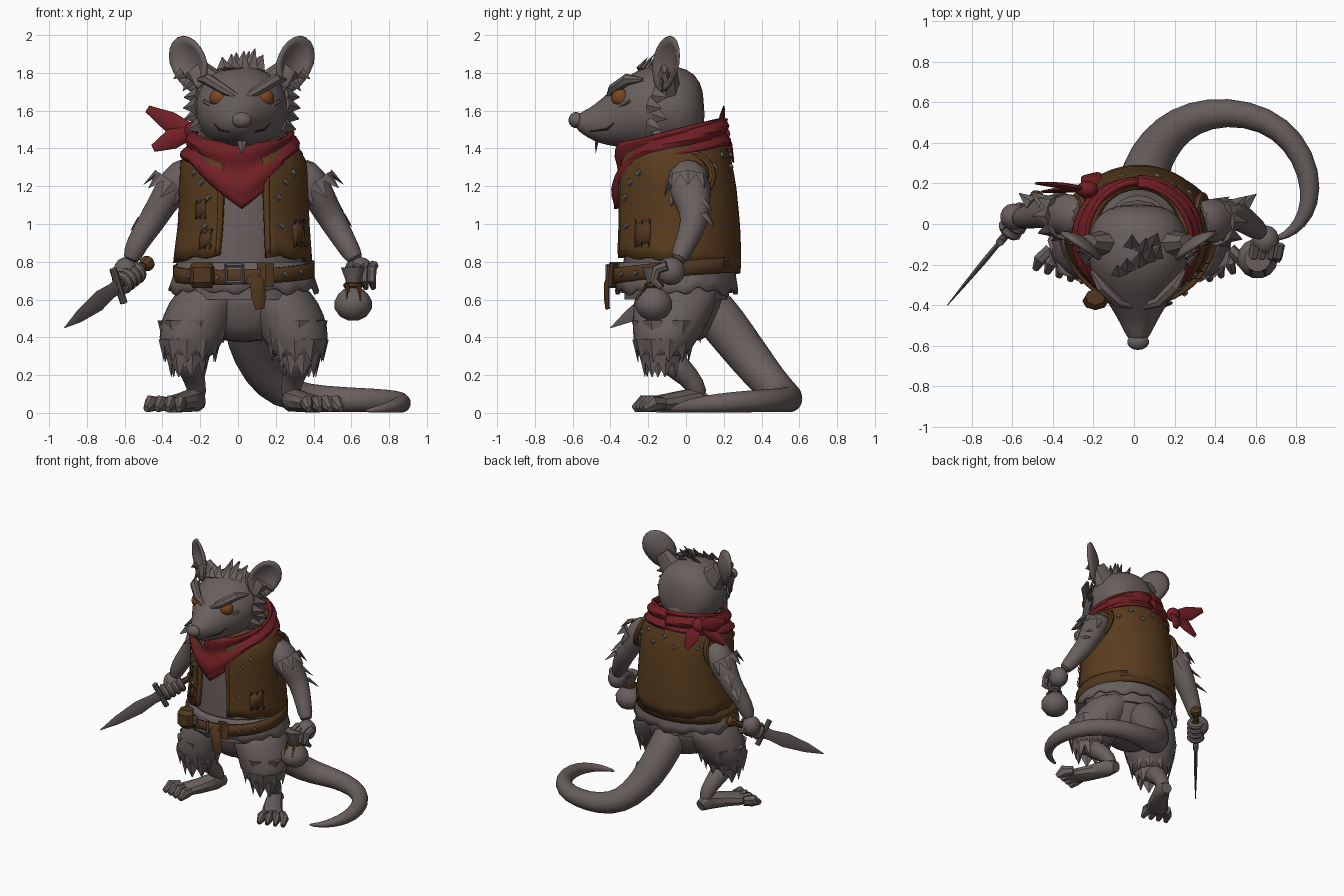
import bpy, bmesh, math
from mathutils import Vector as V

cube = bpy.data.objects.get("Cube")
if cube:
    bpy.data.objects.remove(cube)
X, Y, Z = V((1, 0, 0)), V((0, 1, 0)), V((0, 0, 1))
MID, PI = 0.03, math.pi  # MID: sideways centre of the body
sin, cos = math.sin, math.cos

def material(name, *rgb):
    m = bpy.data.materials.new(name)
    m.use_nodes = True
    m.diffuse_color = (*rgb, 1)
    node = next(n for n in m.node_tree.nodes if n.type == 'BSDF_PRINCIPLED')
    node.inputs["Base Color"].default_value = (*rgb, 1)
    return m

FUR, STEEL = material("grey fur", .142, .116, .11), material("dull steel", .13, .115, .11)
LEATHER, STRAP = material("vest leather", .1, .045, .013), material("dark leather", .085, .039, .014)
RED, AMBER = material("red cloth", .165, .014, .018), material("amber eye", .19, .06, .014)
DARK = material("dark stitch", .03, .022, .016)

def finish(name, bm, mat, angle=35, sub=0, thick=0):
    bmesh.ops.recalc_face_normals(bm, faces=bm.faces)
    mesh = bpy.data.meshes.new(name)
    bm.to_mesh(mesh)
    bm.free()
    mesh.materials.append(mat)
    ob = bpy.data.objects.new(name, mesh)
    bpy.context.collection.objects.link(ob)
    bpy.ops.object.select_all(action='DESELECT')
    ob.select_set(True)
    bpy.context.view_layer.objects.active = ob
    bpy.ops.object.shade_smooth_by_angle(angle=math.radians(angle))
    if thick:
        mod = ob.modifiers.new("thickness", 'SOLIDIFY')
        mod.thickness, mod.offset = thick, 0
    if sub:
        mod = ob.modifiers.new("smooth", 'SUBSURF')
        mod.levels = mod.render_levels = sub

def tube(name, pts, mat, n=12, axes=None, u=X, sub=0):
    """Loft ellipses (x, y, z, ra[, rb]) along a path."""
    bm, rings, cs = bmesh.new(), [], [V(p[:3]) for p in pts]
    for i, p in enumerate(pts):
        t = (cs[min(i + 1, len(cs) - 1)] - cs[max(i - 1, 0)]).normalized()
        u = (u - t * u.dot(t)).normalized()
        a, b = axes or (u, t.cross(u))
        rings.append([bm.verts.new(cs[i] + a * p[3] * cos(k) + b * p[-1] * sin(k))
                      for k in (2 * PI * j / n for j in range(n))])
    for r, q in zip(rings, rings[1:]):
        for k in range(n):
            bm.faces.new((r[k], r[(k + 1) % n], q[(k + 1) % n], q[k]))
    bm.faces.new(rings[0])
    bm.faces.new(rings[-1])
    finish(name, bm, mat, 60 if sub else 35, sub)

def band(name, f, nu, nt, mat, thick):
    """Sheet from f(u, t), u in -1..1 and t in 0..1."""
    bm = bmesh.new()
    g = [[bm.verts.new(f(2 * i / nu - 1, j / nt)) for i in range(nu + 1)] for j in range(nt + 1)]
    for j in range(nt):
        for i in range(nu):
            bm.faces.new((g[j][i], g[j][i + 1], g[j + 1][i + 1], g[j + 1][i]))
    bmesh.ops.remove_doubles(bm, verts=bm.verts, dist=1e-4)
    finish(name, bm, mat, 40, 0, thick)

def spikes(name, items, mat=FUR, tip=.05, flat=.35):
    """Tapered tufts or studs: (base, direction, length, width, surface normal)."""
    bm = bmesh.new()
    for base, d, length, w, normal in items:
        d = V(d).normalized()
        s = d.cross(V(normal)).normalized()
        o = d.cross(s) * flat
        low, top = ([bm.verts.new(V(base) + d * h + q * r) for q in (s, o, -s, -o)]
                    for h, r in ((0, w), (length, w * tip)))
        for k in range(4):
            bm.faces.new((low[k], low[k - 1], top[k - 1], top[k]))
        bm.faces.new(top)
        bm.faces.new(low)
    finish(name, bm, mat, 20)

def ball(name, c, r, mat, scale=(1, 1, 1)):
    bm = bmesh.new()
    bmesh.ops.create_uvsphere(bm, u_segments=14, v_segments=9, radius=r)
    bmesh.ops.scale(bm, vec=scale, verts=bm.verts)
    bmesh.ops.translate(bm, vec=c, verts=bm.verts)
    finish(name, bm, mat, 40)

def loop(name, c, normal, major, minor, mat, n=16):
    normal = V(normal).normalized()
    u = normal.cross(Y if abs(normal.y) < .8 else Z).normalized()
    v = normal.cross(u)
    ring = [(u * cos(a) + v * sin(a)) * major for a in (2 * PI * k / n for k in range(n + 1))]
    tube(name, [(*(V(c) + r), minor) for r in ring], mat, 7, None, normal)

# Torso outline shared by body, vest, patches and studs: z, cx, cy, rx, ry
LEVELS = [(.6, .025, -.05, .36, .31), (.8, .025, -.045, .35, .32), (1, .03, -.045, .33, .312), (1.2, .03, -.055, .322, .302),
          (1.32, .03, -.06, .318, .285), (1.4, .025, -.055, .28, .255), (1.47, .02, -.04, .2, .215)]

def torso(a, z, off=0):
    lo, hi = next((p, q) for p, q in zip(LEVELS, LEVELS[1:]) if z <= q[0])
    k = (z - lo[0]) / (hi[0] - lo[0])
    cx, cy, rx, ry = (p + (q - p) * k for p, q in zip(lo[1:], hi[1:]))
    return V((cx + (rx + off) * sin(a), cy - (ry + off) * cos(a), z))

def vest(u, t):
    a = PI + u * (PI - .36 + .06 * t)
    return torso(a, .8 + .66 * t + (.03 * cos(a) + .008 * sin(a * 13)) * (1 - t), .004)

tube("body", [(cx, cy, z, rx - .035, ry - .035) for z, cx, cy, rx, ry in LEVELS], FUR, 24, (X, Y))
tube("neck", [(.02, -.06, 1.4, .2, .2), (.02, -.08, 1.55, .17, .17)], FUR, 16, (X, Y))
tube("pelvis", [(MID, -.02, z, w, d) for z, w, d in ((.37, .1, .1), (.44, .24, .18), (.56, .33, .22), (.7, .35, .26))],
     FUR, 16, (X, Y), sub=1)
band("vest", vest, 44, 10, LEATHER, .03)
for s, n in ((1, "left"), (-1, "right")):
    band(n + "_vest_edge", lambda u, t: torso(s * (.385 + .025 * u), .84 + .42 * t, .012), 1, 10, LEATHER, .02)
    loop(n + "_armhole", (MID + s * .305, .02, 1.255), (s, 0, .25), .12, .02, LEATHER)
for i, (a, z, w) in enumerate(((.98, .95, .06), (-.72, 1.08, .04), (-.6, .92, .04))):
    band("patch_%d" % i, lambda u, t: torso(a + u * w * 2.4, z + (2 * t - 1) * w + u * .015, .019), 3, 2, STRAP, .009)
    spikes("stitches_%d" % i, [(torso(a + w * 2.2 * c, z + w * e - .012, .024), (.5, 0, 1), .028, .005, Y)
                               for c in (-1, 0, 1) for e in (-1, 1)], DARK, 1)
studs = [(s * a, z) for s in (1, -1) for a, z in ((.72, 1.22), (.58, 1.14), (.62, .99), (.9, 1.27))]
studs += [(PI + k * .27, 1.36 - .06 * (k % 2)) for k in range(-4, 5)]
spikes("vest_studs", [(torso(a, z, .01), torso(a, z, 1) - torso(a, z), .02, .024, Z) for a, z in studs], STEEL, .6, 1)

# Ragged shirt tail and belt
def shirt(u, t):
    a = PI * u
    jag = .012 * (1 - t) * (sin(a * 17) + sin(a * 7))
    return V((MID + (.39 - .05 * t) * sin(a), -.05 - (.315 - .02 * t) * cos(a), .645 + .15 * t + jag))

def belt(u, t):
    a = PI * u
    return V((MID + .362 * sin(a), -.06 - .335 * cos(a), .71 + .08 * t - .03 * cos(a) + .012 * sin(a)))

band("shirt_tail", shirt, 80, 3, FUR, .02)
band("belt", belt, 40, 2, STRAP, .026)
for x, w, h in ((-.065, .01, .05), (.025, .01, .05)):
    tube("buckle_side", [(x, -.415, .735 - h, w), (x, -.415, .735 + h, w)], STEEL, 4, (X, Y))
for z in (.69, .78):
    tube("buckle_bar", [(-.07, -.415, z, .01), (.03, -.415, z, .01)], STEEL, 4, (Y, Z))
tube("belt_tail", [(.06, -.41, .72, .035, .012), (.1, -.42, .69, .04, .012), (.11, -.42, .61, .04, .012),
                   (.115, -.415, .55, .025, .01)], STRAP, 6)
tube("belt_loop", [(.145, -.395, .67, .045, .02), (.145, -.385, .79, .045, .02)], STRAP, 4, (X, Y))
tube("belt_pouch", [(-.19, -.36, .66, .05, .04), (-.19, -.38, .69, .065, .045), (-.19, -.38, .77, .065, .045),
                    (-.19, -.36, .8, .05, .04)], STRAP, 8, (X, Y))
spikes("belt_studs", [(belt(u, .5), belt(u, .5) - V((MID, -.06, .72)), .025, .02, Z) for u in (-.28, -.12, .2, .3)],
       STEEL, .6, 1)

# Head
HEAD = [(-.585, 1.54, .035, .035), (-.55, 1.535, .06, .06), (-.49, 1.532, .09, .095), (-.42, 1.552, .13, .138),
        (-.34, 1.58, .185, .178), (-.25, 1.608, .235, .222), (-.15, 1.61, .258, .238), (-.04, 1.61, .25, .232),
        (.05, 1.6, .205, .205), (.1, 1.58, .1, .12)]
tube("head", [(.02, y, z, w, h) for y, z, w, h in HEAD], FUR, 16, (X, Z), sub=1)
ball("nose", (.02, -.582, 1.55), .05, FUR, (1.1, .8, .85))
tufts = [((.02, -.47, 1.46), (0, -.1, -1), .09, .035, Y)]
for k, (x, h) in enumerate(((-.09, .06), (-.05, .08), (0, .1), (.04, .12), (.08, .08), (.02, .1), (-.03, .09), (.07, .07))):
    tufts.append(((.02 + x, -.25 + .022 * k, 1.82), (x * 3 + .1, .6, .8), h + .02, .045, (0, -1, .7)))
for s, n in ((1, "left"), (-1, "right")):
    sx = lambda d: .02 + s * d
    ball(n + "_eye", (sx(.118), -.346, 1.668), .055, AMBER, (1, .9, .9))
    tube(n + "_brow", [(sx(.03), -.405, 1.675, .018), (sx(.1), -.385, 1.715, .028), (sx(.18), -.31, 1.765, .032),
                       (sx(.23), -.23, 1.765, .01)], FUR, 7)
    tube(n + "_lower_lid", [(sx(.05), -.4, 1.63, .01), (sx(.125), -.375, 1.61, .015), (sx(.2), -.3, 1.65, .01)], FUR, 6)
    tube(n + "_mouth", [(sx(0), -.565, 1.5, .005), (sx(.07), -.5, 1.49, .006), (sx(.12), -.42, 1.5, .006),
                        (sx(.15), -.38, 1.535, .003)], DARK, 5)
    side, face = V((s * .8, .55, 0)), V((s * .55, -.8, 0))  # cupped ear turned forward and out

    def ear(u, t):
        a = PI * u
        w = .12 * (1 + .2 * min(cos(a), 0))
        rim = side * w * sin(a) + (Z + side * .25) * .145 * cos(a)
        return V((sx(.285), -.11, 1.848)) + rim * t - face * .04 * (1 - t * t)
    band(n + "_ear", ear, 20, 4, FUR, .018)
    tube(n + "_ear_root", [(sx(.17), -.1, 1.73, .1, .07), (sx(.25), -.09, 1.83, .06, .04)], FUR, 8)
    for k in range(6):
        tufts.append(((sx((.15, .19, .22, .235, .24, .235)[k]), -.2 + .03 * (k % 2), 1.43 + .05 * k),
                      (s * .75, .75, -.5 + .08 * k), .1, .05, (s, -.6, 0)))
    tufts += [((sx(.27), -.13, 1.76), (s * .6, .1, -.8), .07, .03, Y), ((sx(.31), -.1, 1.8), (s, .1, -.6), .06, .03, Y)]
spikes("head_tufts", tufts)

# Neckerchief with a point in front and a knot behind
def scarf(u, t):
    a = PI * u
    c, bib = (1 - cos(a)) / 2, max(0, 1 - abs(a))
    top, low = 1.425 + .135 * c, 1.3 + .12 * c - .22 * bib
    fold = .013 * sin(t * 11 + a * 1.5)
    rx, ry = .26 + .048 * t + fold, .275 + .02 * t + .012 * bib * t + fold
    return V((.02 + rx * sin(a), -.075 - ry * cos(a), top + (low - top) * t))

band("neckerchief", scarf, 48, 10, RED, .022)
ball("scarf_knot", (-.23, .17, 1.49), .055, RED, (1, .8, 1))
for n, m, e in (("upper", (-.36, .19, 1.54), (-.48, .2, 1.61)), ("lower", (-.35, .17, 1.45), (-.45, .16, 1.4)),
                ("hanging", (-.21, .23, 1.42), (-.18, .25, 1.33))):
    tube("scarf_end_" + n, [(-.23, .17, 1.49, .015, .03), (*m, .016, .055), (*e, .006, .02)], RED, 8, None, Y)

# Arms with ragged fur
RIGHT = [(-.23, .03, 1.3, .1), (-.33, .04, 1.22, .1, .118), (-.405, .06, 1.1, .078, .092), (-.465, .055, 1, .074),
         (-.535, .03, .9, .06), (-.575, .03, .79, .05)]
LEFT = [(.29, .01, 1.3, .1), (.39, .01, 1.22, .102, .122), (.455, .04, 1.1, .08, .095), (.5, .05, 1.02, .076),
        (.57, 0, .9, .06), (.635, -.05, .79, .05)]
tufts = []
for n, arm, s in (("right", RIGHT, -1), ("left", LEFT, 1)):
    tube(n + "_arm", arm, FUR, 12, sub=1)
    for k in range(8):
        c, e = cos(k * PI / 4), sin(k * PI / 4)
        p = V(arm[1][:3]) + V((s * (.02 + .075 * c), .1 * e, .055 * c))
        tufts.append((p, (s * (.6 + .3 * c), .25 * e, -.8), .1, .05, (s * c, e, .5 * c)))
    for i in (2, 3):
        tufts.append((V(arm[i][:3]) + V((s * .04, .05, .03)), (s * .6, .45, -.6), .1, .04, (s, 1, .5)))
spikes("arm_tufts", tufts)

# Dagger gripped in the right hand
TIP, D = V((-.92, -.4, .45)), V((.45, .54, .35)).normalized()
W = (Z - D * D.z).normalized()
at = lambda k, w=0: TIP + D * k + W * w
tube("dagger_blade", [(*at(k), w, h) for k, w, h in ((0, .002, .002), (.14, .035, .008), (.32, .055, .013),
     (.44, .04, .012), (.5, .045, .012))], STEEL, 4, None, W)
tube("dagger_guard", [(*at(.5, w), .02) for w in (-.1, -.06, .06, .1)], STEEL, 8)
tube("dagger_grip", [(*at(.5 + .06 * i), .02 + .004 * (i % 2)) for i in range(5)], STRAP, 8)
tube("dagger_pommel", [(*at(k), r) for k, r in ((.73, .025), (.75, .04), (.78, .04), (.8, .02))], LEATHER, 8)
ball("right_palm", at(.62) + V((-.03, .01, .025)), .066, FUR, (1, 1, 1.1))
for k in range(4):
    loop("right_finger_%d" % k, at(.54 + .04 * k), D, .042, .023, FUR)

# Left hand holding a tied coin bag
ball("left_palm", (.65, -.08, .75), .068, FUR, (1, 1.1, 1.1))
for k in range(4):
    x = .59 + .039 * k
    tube("left_finger_%d" % k, [(x + .01, -.1, .78, .028), (x, -.155, .76, .027), (x, -.17, .7, .023),
                                (x + .01, -.13, .66, .014)], FUR, 7)
tube("coin_bag", [(.61, -.17, z, r) for z, r in ((.49, .03), (.51, .07), (.55, .098), (.59, .1), (.63, .078),
     (.67, .032), (.7, .04), (.77, .065))], FUR, 14, (X, Y))
loop("bag_tie", (.61, -.17, .675), Z, .04, .014, STRAP)
spikes("tie_ends", [((.6 + x, -.21, .68), (x * 2, -.5, -1), .1, .012, Y) for x in (-.02, .04)], STRAP, .7, .8)

# Legs, feet and toes
tufts = []
for s, n in ((1, "left"), (-1, "right")):
    sx = lambda d: MID + s * d
    thigh = [(sx(d), y, z, w, h) for d, y, z, w, h in ((.13, -.03, .71, .18, .22), (.21, -.06, .58, .2, .23), (.26, -.09, .45, .195, .2),
             (.285, -.12, .35, .165, .16), (.295, -.13, .27, .11, .11))]
    tube(n + "_thigh", thigh, FUR, 14, (X, Y), sub=1)
    tube(n + "_shin", [(sx(.295), -.12, .31, .09), (sx(.28), -.03, .23, .07), (sx(.25), .055, .15, .055),
                       (sx(.245), .07, .06, .052)], FUR, 10, sub=1)
    tube(n + "_foot", [(sx(.24), .12, .05, .04), (sx(.255), .05, .07, .058, .066), (sx(.32), -.07, .055, .07, .054),
                       (sx(.385), -.16, .045, .078, .044)], FUR, 10)
    for k in range(4):
        o = (k - 1.5) * .045
        bx, by = .385 + o * .87, -.15 + o * .4
        tube("%s_toe_%d" % (n, k), [(sx(bx), by, .05, .03, .035), (sx(bx + .03 + o * .3), by - .05, .05, .032, .046),
                                    (sx(bx + .045 + o * .4), by - .1, .02, .016, .019)], FUR, 7)
    for (x, y, z, w, h), count in zip(thigh[2:], (7, 10, 8)):
        for c, e in ((cos(a), sin(a)) for a in (2 * PI * (k + z) / count for k in range(count))):
            tufts.append(((x + w * .9 * c, y + h * .9 * e, z + .04), (-.08 * c, -.08 * e, -1), .12, .06, (c, e, 0)))
spikes("leg_tufts", tufts)

# Long tail curling along the ground
tube("tail", [(.03, .08, .62, .13), (.04, .2, .47, .125), (.08, .33, .3, .115), (.17, .45, .15, .1), (.29, .528, .085, .085),
              (.46, .558, .072, .072), (.65, .52, .068, .066), (.79, .41, .064, .062), (.867, .25, .057, .057),
              (.87, .1, .047, .047), (.82, 0, .034, .034), (.75, -.06, .02, .02), (.67, -.08, .01, .008)], FUR, 14, sub=1)
